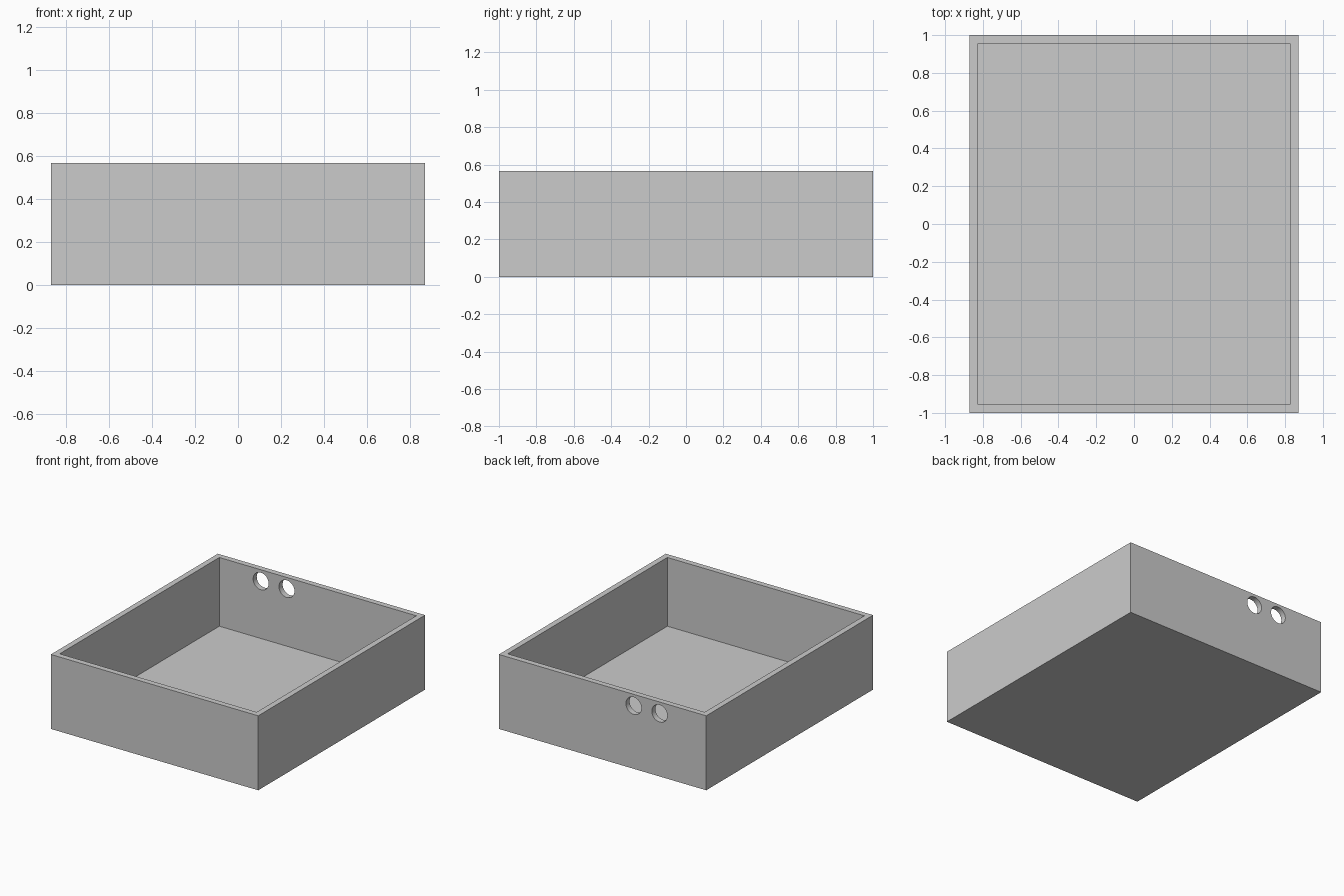
import bpy, bmesh, math
from mathutils import Matrix

default = bpy.data.objects.get("Cube")
if default:
    bpy.data.objects.remove(default, do_unlink=True)

WIDTH, LENGTH, HEIGHT, WALL = 1.74, 2.0, 0.565, 0.0435
HOLE_RADIUS, HOLE_Z = 0.065, 0.478

grey = bpy.data.materials.new("light grey")
grey.use_nodes = True
colour = (0.6, 0.6, 0.6, 1)
grey.diffuse_color = colour
grey.node_tree.nodes["Principled BSDF"].inputs["Base Color"].default_value = colour


def link(name, bm):
    mesh = bpy.data.meshes.new(name)
    bm.to_mesh(mesh)
    bm.free()
    mesh.materials.append(grey)
    obj = bpy.data.objects.new(name, mesh)
    bpy.context.collection.objects.link(obj)
    return obj


# Open tray: a block whose top is inset for the rim and pushed down to the floor
bm = bmesh.new()
bmesh.ops.create_cube(bm, size=1)
bmesh.ops.scale(bm, vec=(WIDTH, LENGTH, HEIGHT), verts=bm.verts)
bmesh.ops.translate(bm, vec=(0, 0, HEIGHT / 2), verts=bm.verts)
top = max(bm.faces, key=lambda f: f.calc_center_median().z)
bmesh.ops.inset_region(bm, faces=[top], thickness=WALL, use_even_offset=True)
cavity = bmesh.ops.extrude_discrete_faces(bm, faces=[top])["faces"][0]
bmesh.ops.translate(bm, vec=(0, 0, WALL - HEIGHT), verts=cavity.verts)
tray = link("tray", bm)

# Two round cable holes through the back wall
bm = bmesh.new()
for x in (-0.478, -0.261):
    place = Matrix.Translation((x, LENGTH / 2 - WALL / 2, HOLE_Z))
    bmesh.ops.create_cone(bm, cap_ends=True, segments=48, depth=WALL * 3,
                          radius1=HOLE_RADIUS, radius2=HOLE_RADIUS,
                          matrix=place @ Matrix.Rotation(math.pi / 2, 4, "X"))
cutter = link("hole_cutter", bm)
cutter.hide_render = True

cut = tray.modifiers.new("holes", "BOOLEAN")
cut.operation = "DIFFERENCE"
cut.solver = "EXACT"
cut.object = cutter

# Bake the cut, drop the cutter and smooth the hole walls
bpy.ops.object.select_all(action="DESELECT")
tray.select_set(True)
bpy.context.view_layer.objects.active = tray
bpy.ops.object.modifier_apply(modifier=cut.name)
bpy.data.objects.remove(cutter, do_unlink=True)
bpy.ops.object.shade_smooth_by_angle(angle=math.radians(30))
